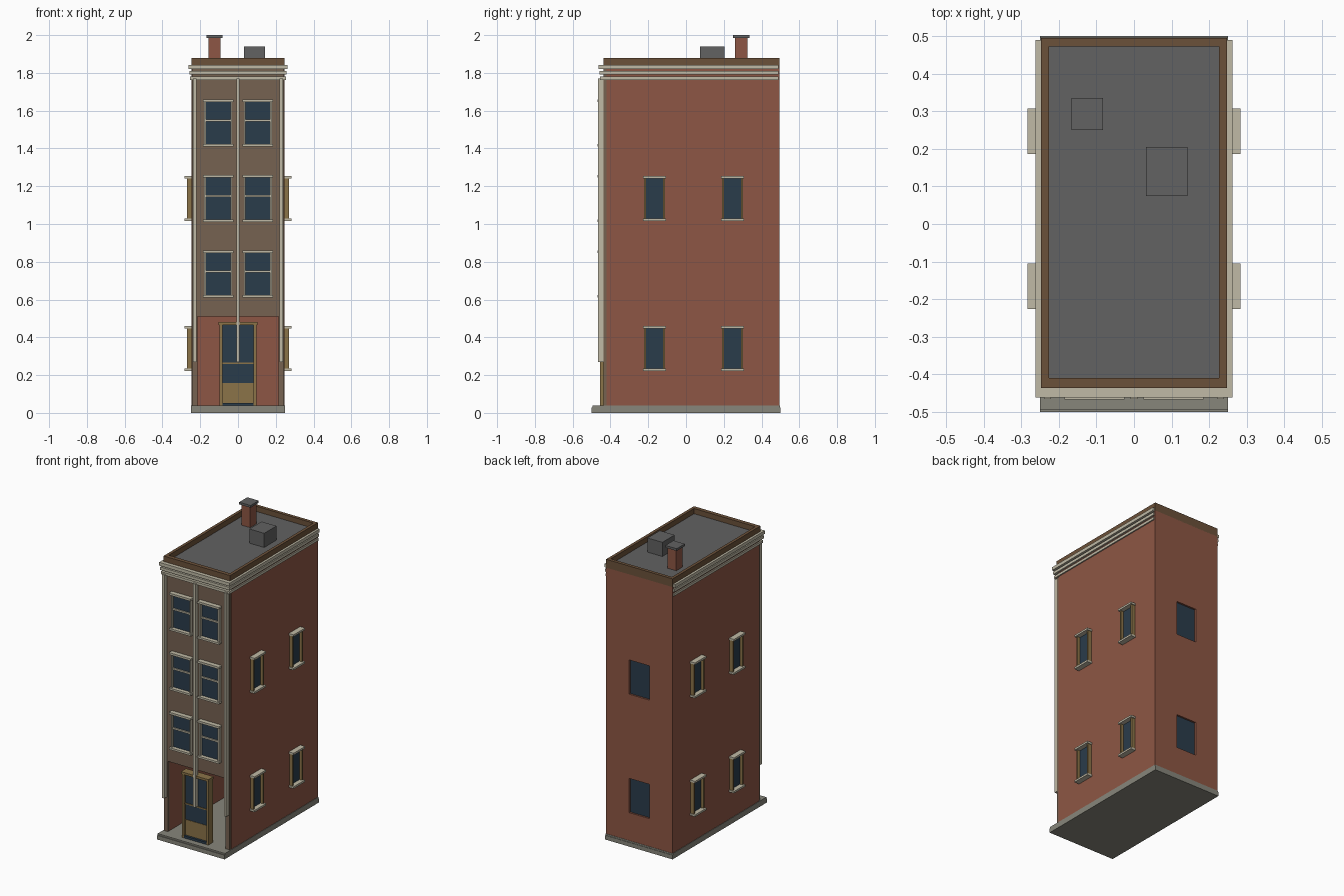
import bpy

old = bpy.data.objects.get("Cube")
if old:
    bpy.data.objects.remove(old, do_unlink=True)


def material(name, r, g, b):
    m = bpy.data.materials.new(name)
    m.use_nodes = True
    col = [(c / 255) ** 2.2 for c in (r, g, b)] + [1]
    m.diffuse_color = col
    m.node_tree.nodes["Principled BSDF"].inputs["Base Color"].default_value = col
    return m


brick = material("brick red", 140, 87, 70)
facade_brown = material("facade brown", 117, 98, 82)
parapet_brown = material("parapet brown", 107, 82, 60)
cream = material("cream trim", 190, 184, 164)
glass = material("dark glass", 46, 62, 76)
tan = material("tan wood", 138, 115, 74)
stone = material("stone grey", 134, 133, 122)
roof_grey = material("roof grey", 98, 98, 98)


def box(name, x0, x1, y0, y1, z0, z1, mat=None):
    xs, ys, zs = sorted((x0, x1)), sorted((y0, y1)), (z0, z1)
    verts = [(x, y, z) for x in xs for y in ys for z in zs]
    faces = [(0, 1, 3, 2), (4, 6, 7, 5), (0, 4, 5, 1),
             (2, 3, 7, 6), (0, 2, 6, 4), (1, 5, 7, 3)]
    mesh = bpy.data.meshes.new(name)
    mesh.from_pydata(verts, [], faces)
    ob = bpy.data.objects.new(name, mesh)
    bpy.context.collection.objects.link(ob)
    if mat:
        mesh.materials.append(mat)
    return ob


def cut(target, name, *size):
    cutter = box(name, *size)
    cutter.hide_render = True
    cutter.hide_viewport = True
    cutter.display_type = 'WIRE'
    mod = target.modifiers.new(name, 'BOOLEAN')
    mod.operation = 'DIFFERENCE'
    mod.solver = 'EXACT'
    mod.object = cutter


SIDE, FRONT, BACK = 0.247, -0.437, 0.495
SIDE_WINDOW_Z = (0.225, 1.02)

# Base slab and floor
box("plinth", -0.25, 0.25, -0.5, 0.5, 0, 0.028, stone)
box("floor", -0.25, 0.25, -0.495, 0.497, 0.028, 0.038, stone)

# Brick shell with open ground floor
shell = box("brick_walls", -SIDE, SIDE, FRONT + 0.015, BACK, 0.036, 1.825, brick)
cut(shell, "ground_floor_cutter", -0.215, 0.215, -0.6, 0.465, 0.0, 0.51)

# Back windows, set into the wall
for z in SIDE_WINDOW_Z:
    cut(shell, "back_window_cutter", -0.075, 0.075, BACK - 0.015, 0.6, z, z + 0.23)
    box("back_window_glass", -0.075, 0.075, BACK - 0.018, BACK - 0.012, z, z + 0.23, glass)

# Front facade and piers
box("facade", -0.244, 0.244, FRONT, FRONT + 0.016, 0.51, 1.825, facade_brown)
for s in (-1, 1):
    box("front_pier", s * 0.215, s * 0.244, FRONT, FRONT + 0.016, 0.038, 0.51, facade_brown)
for x in (-0.23, 0, 0.23):
    box("pilaster", x - 0.009, x + 0.009, -0.466, FRONT, 0.27, 1.77, cream)

# Cornice bands, on front and sides
for z0, z1, out in ((1.763, 1.78, 0.008), (1.792, 1.811, 0.011), (1.821, 1.843, 0.015)):
    box("cornice_band", -SIDE - out, SIDE + out, FRONT - 0.01 - out, 0.49, z0, z1, cream)

# Parapet ring and flat roof
parapet = box("parapet", -SIDE, SIDE, FRONT, BACK, 1.822, 1.88, parapet_brown)
cut(parapet, "parapet_cutter", -0.227, 0.227, -0.41, 0.473, 1.8, 1.95)
box("roof", -0.228, 0.228, -0.411, 0.474, 1.815, 1.845, roof_grey)

# Rooftop items
box("roof_vent", 0.032, 0.142, 0.075, 0.205, 1.84, 1.94, roof_grey)
box("chimney", -0.155, -0.092, 0.26, 0.325, 1.84, 1.986, brick)
box("chimney_cap", -0.166, -0.082, 0.25, 0.336, 1.985, 2.0, roof_grey)

# Front sash windows
for x in (-0.105, 0.105):
    for z in (0.61, 1.01, 1.41):
        box("front_glass", x - 0.068, x + 0.068, FRONT - 0.005, FRONT, z, z + 0.245, glass)
        for s in (-1, 1):
            box("front_window_jamb", x + s * 0.064, x + s * 0.074,
                -0.457, FRONT, z, z + 0.245, cream)
        box("front_sill", x - 0.08, x + 0.08, -0.468, FRONT, z, z + 0.013, cream)
        box("front_lintel", x - 0.08, x + 0.08, -0.468, FRONT, z + 0.236, z + 0.25, cream)
        box("front_sash_rail", x - 0.066, x + 0.066, -0.451, FRONT, z + 0.133, z + 0.144, cream)

# Side windows
for s in (-1, 1):
    for y in (-0.166, 0.247):
        for z in SIDE_WINDOW_Z:
            box("side_glass", s * SIDE, s * 0.252, y - 0.05, y + 0.05, z, z + 0.23, glass)
            for e in (-1, 1):
                box("side_window_jamb", s * SIDE, s * 0.271, y + e * 0.045, y + e * 0.056,
                    z, z + 0.23, tan)
            for name, h in (("side_sill", z - 0.004), ("side_lintel", z + 0.221)):
                box(name, s * SIDE, s * 0.283, y - 0.061, y + 0.061, h, h + 0.013, cream)

# Entrance door
for s in (-1, 1):
    box("door_post", s * 0.083, s * 0.098, -0.455, -0.405, 0.038, 0.47, tan)
box("door_lintel", -0.102, 0.102, -0.46, -0.405, 0.465, 0.48, tan)
box("door_panel", -0.084, 0.084, -0.44, -0.415, 0.052, 0.157, tan)
box("door_glass", -0.084, 0.084, -0.437, -0.42, 0.155, 0.466, glass)
box("door_rail", -0.084, 0.084, -0.442, -0.415, 0.26, 0.268, tan)
box("door_threshold", -0.084, 0.084, -0.455, -0.405, 0.038, 0.053, glass)
